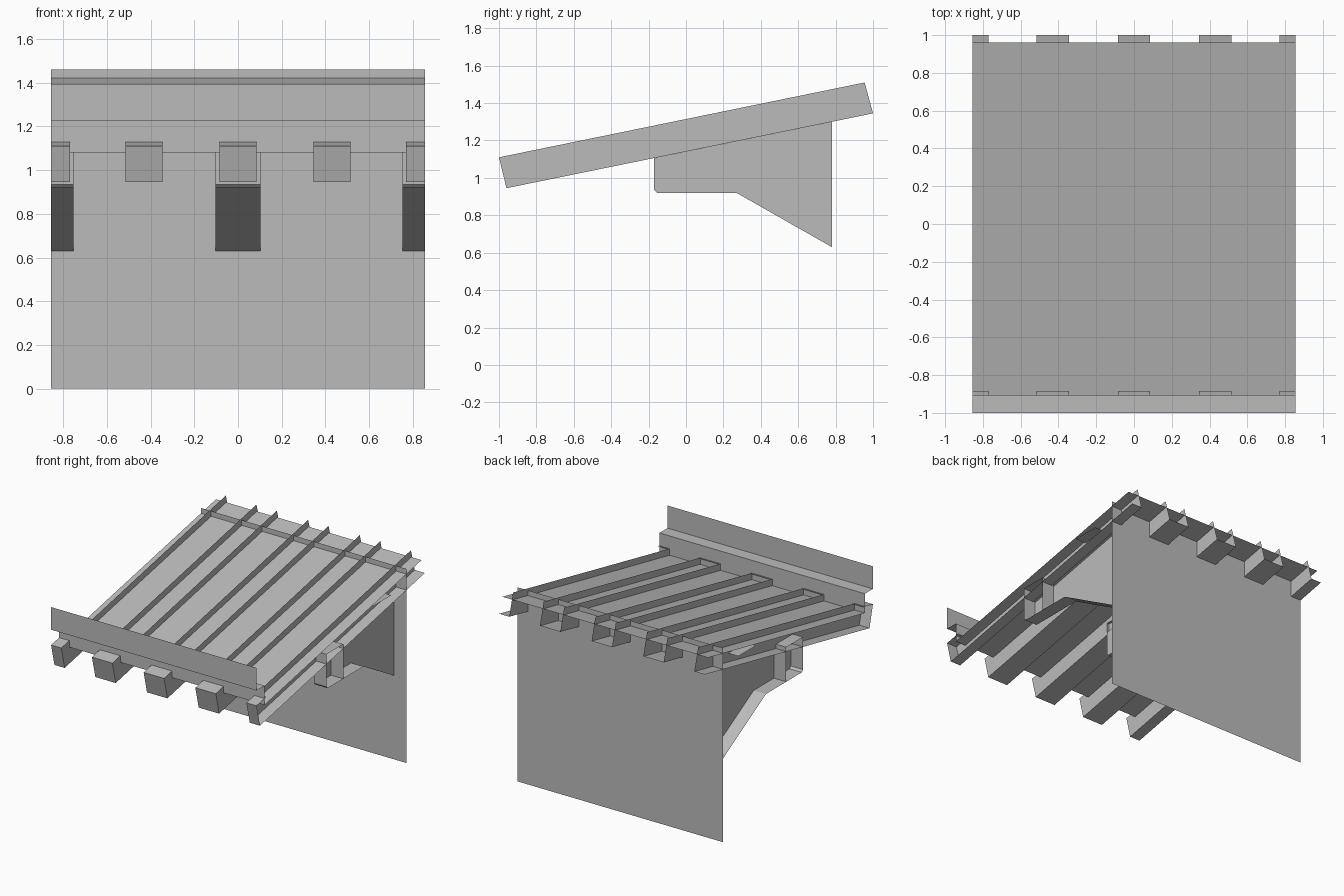
import bpy, bmesh

cube = bpy.data.objects.get("Cube")
if cube:
    bpy.data.objects.remove(cube, do_unlink=True)

HALF = 0.855     # half width of the roof section
WALL_Y = 0.78

grey = bpy.data.materials.new("plain_grey")
grey.use_nodes = True
grey.diffuse_color = (0.5, 0.5, 0.5, 1)
grey.node_tree.nodes["Principled BSDF"].inputs["Base Color"].default_value = (0.5, 0.5, 0.5, 1)


def strip(bm, path, x0, x1):
    """Sweep an open (y, z) path across x."""
    a = [bm.verts.new((x0, y, z)) for y, z in path]
    b = [bm.verts.new((x1, y, z)) for y, z in path]
    for i in range(len(path) - 1):
        bm.faces.new((a[i], b[i], b[i + 1], a[i + 1]))


def side(bm, profile, x):
    """Flat side sheet with a (y, z) outline."""
    face = bm.faces.new([bm.verts.new((x, y, z)) for y, z in profile])
    if (face.normal_update() or face.normal.x) * (1 if x > 0 else -1) < 0:
        face.normal_flip()


def finish(name, bm):
    bmesh.ops.remove_doubles(bm, verts=bm.verts, dist=0.0005)
    mesh = bpy.data.meshes.new(name)
    bm.to_mesh(mesh)
    bm.free()
    mesh.materials.append(grey)
    obj = bpy.data.objects.new(name, mesh)
    bpy.context.collection.objects.link(obj)


def sheet(name, path):
    bm = bmesh.new()
    strip(bm, path, -HALF, HALF)
    finish(name, bm)


def channel(name, centre, half, profile, paths):
    """Open channel, cut off where it meets the ends of the section."""
    x0, x1 = max(centre - half, -HALF), min(centre + half, HALF)
    bm = bmesh.new()
    for path in paths:
        strip(bm, path, x0, x1)
    for x in (x0, x1):
        if abs(x) < HALF - 0.001:
            side(bm, profile, x)
    finish(name, bm)


# Wall, sloping deck and stepped fascia
sheet("wall", [(WALL_Y, 0), (WALL_Y, 1.46)])
sheet("roof_deck", [(-0.905, 1.08), (0.96, 1.457)])
sheet("fascia", [(-0.905, 1.08), (-0.905, 1.225), (-1, 1.225), (-1, 1.395)])

# Rafters: sides rise above the deck, with a short cap at the front end
rafter_profile = [(-1, 1.11), (-0.96, 0.945), (1, 1.345), (0.955, 1.51)]
rafter_skin = [(-0.885, 1.133)] + rafter_profile[:3]
for i in range(5):
    channel(f"rafter_{i + 1}", (i - 2) * 0.43 if i % 4 else (i - 2) * HALF / 2,
            0.085, rafter_profile, [rafter_skin])

# Wall brackets: sloped underside, front block and hidden top plates
bracket_skin = [(-0.17, 1.18), (-0.17, 0.935), (-0.155, 0.92),
                (0.27, 0.92), (WALL_Y, 0.63)]
bracket_profile = [(-0.17, 1.106)] + bracket_skin[1:] + [(WALL_Y, 1.3)]
block_back = [(-0.17, 1.18), (0.03, 1.18), (0.03, 0.92)]
brace_plate = [(0.39, 1.33), (0.6, 1.33)]
for i, place in enumerate(("right", "middle", "left")):
    channel(f"bracket_{place}", (i - 1) * HALF, 0.102, bracket_profile,
            [bracket_skin, block_back, brace_plate])
